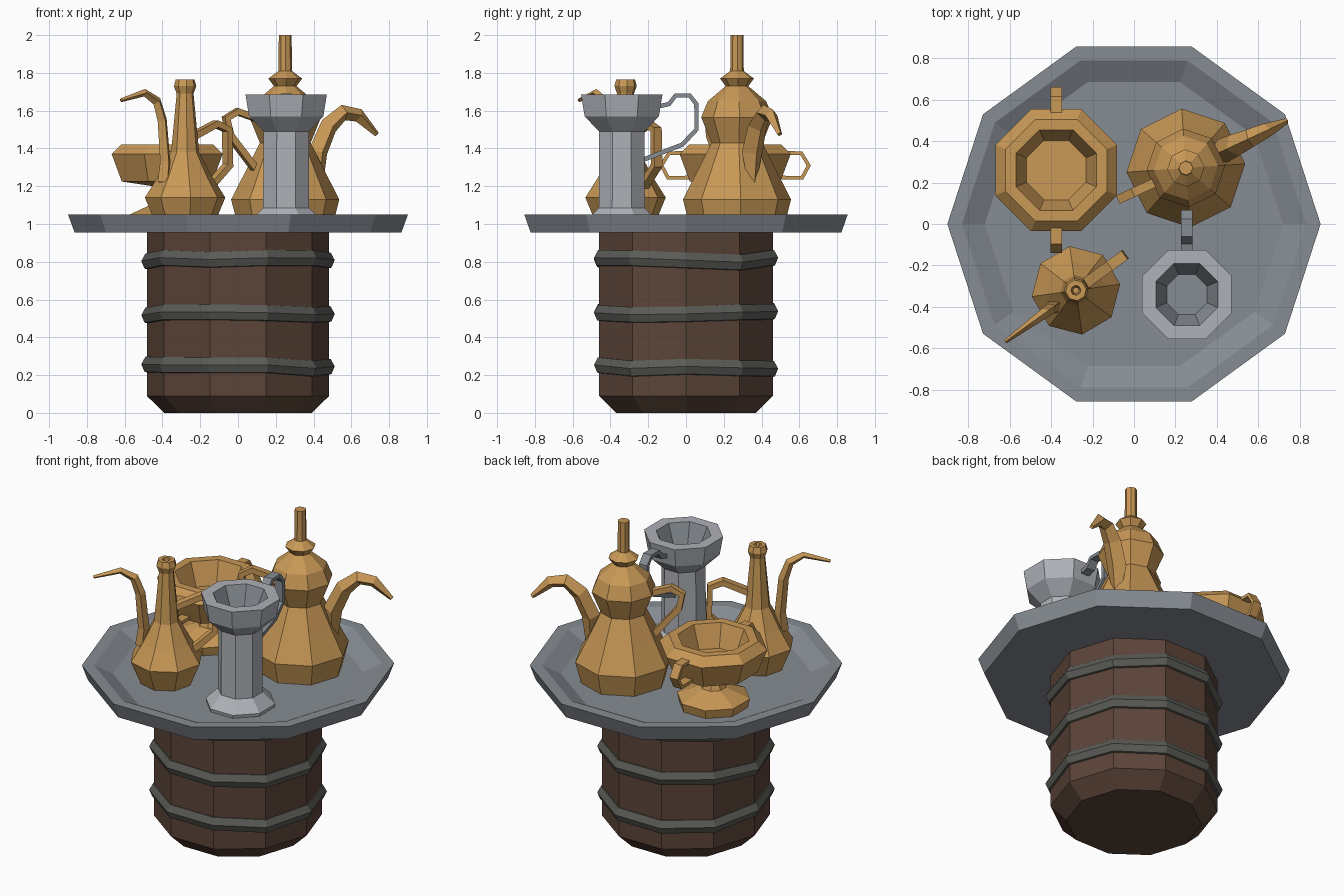
import bpy, bmesh, math, random
from mathutils import Vector

if "Cube" in bpy.data.objects:
    bpy.data.objects.remove(bpy.data.objects["Cube"])

random.seed(4)


def material(name, r, g, b):
    lin = [((c / 255 + 0.055) / 1.055) ** 2.4 for c in (r, g, b)]
    m = bpy.data.materials.new(name)
    m.diffuse_color = (*lin, 1)
    m.use_nodes = True
    m.node_tree.nodes["Principled BSDF"].inputs["Base Color"].default_value = m.diffuse_color
    return m


BROWN = material("dark_wood", 91, 68, 56)
IRON = material("iron_band", 90, 90, 86)
GREY = material("dull_steel", 134, 140, 147)
PEWTER = material("pewter", 174, 177, 184)
GOLD = material("brass", 200, 152, 86)


def finish(name, bm, mats):
    bmesh.ops.recalc_face_normals(bm, faces=bm.faces)
    me = bpy.data.meshes.new(name)
    bm.to_mesh(me)
    bm.free()
    for m in mats:
        me.materials.append(m)
    ob = bpy.data.objects.new(name, me)
    bpy.context.collection.objects.link(ob)
    return ob


def lathe(name, profile, sides, centre, mats, rot=0, inner=None, closed=False, jitter=0):
    """Turn a (radius, z) profile; segments from 'inner' on take the second material."""
    bm = bmesh.new()
    cols = []
    for i in range(sides):
        a = math.radians(rot) + i * math.tau / sides
        dz = random.uniform(-jitter, jitter)
        cols.append([bm.verts.new((centre[0] + r * math.cos(a), centre[1] + r * math.sin(a), z + dz))
                     for r, z in profile])
    n = len(profile)
    for i in range(sides):
        p, q = cols[i], cols[(i + 1) % sides]
        for k in range(n if closed else n - 1):
            l = (k + 1) % n
            f = bm.faces.new((p[k], q[k], q[l], p[l]))
            f.material_index = int(inner is not None and k >= inner)
    if not closed:
        bm.faces.new([c[0] for c in cols])
        top = bm.faces.new([c[-1] for c in cols])
        top.material_index = int(inner is not None)
    return finish(name, bm, mats)


def sweep(name, centre, angle, path, mat, diamond=False):
    """Four-sided tube along (distance, z, half thickness, half width) points in a vertical plane."""
    a = math.radians(angle)
    out, side = Vector((math.cos(a), math.sin(a), 0)), Vector((-math.sin(a), math.cos(a), 0))
    pts = [out * p[0] + Vector((centre[0], centre[1], p[1])) for p in path]
    corners = [(1, 0), (0, 1), (-1, 0), (0, -1)] if diamond else [(1, 1), (-1, 1), (-1, -1), (1, -1)]
    bm = bmesh.new()
    rings = []
    for i, p in enumerate(pts):
        t_in = (p - pts[i - 1]).normalized() if i else None
        t_out = (pts[i + 1] - p).normalized() if i < len(pts) - 1 else None
        t = ((t_in or t_out) + (t_out or t_in)).normalized()
        nrm = t.cross(side)
        th, w = path[i][2:]
        rings.append([bm.verts.new(p + nrm * th * u + side * w * v) for u, v in corners])
    for r, s in zip(rings, rings[1:]):
        for k in range(4):
            bm.faces.new((r[k], r[(k + 1) % 4], s[(k + 1) % 4], s[k]))
    bm.faces.new(rings[0])
    bm.faces.new(rings[-1])
    return finish(name, bm, [mat])


def strap(points, th, w):
    return [(d, z, th, w) for d, z in points]


# Barrel with three uneven iron hoops
lathe("barrel", [(0.39, 0), (0.483, 0.09), (0.483, 0.97)], 10, (0, 0), [BROWN])
for i, z in enumerate((0.245, 0.53, 0.81)):
    lathe(f"barrel_hoop_{i + 1}", [(0.475, z - 0.045), (0.495, z - 0.04), (0.512, z), (0.49, z + 0.04),
                                   (0.475, z + 0.04)], 10, (0, 0), [IRON], closed=True, jitter=0.015)

# Tray
lathe("tray", [(0.865, 0.955), (0.9, 1.05), (0.83, 1.05), (0.72, 0.995)], 10, (0, 0), [GREY])

# Large pot
big = (0.25, 0.27)
lathe("large_pot_body", [(0.25, 0.985), (0.287, 1.13), (0.21, 1.28), (0.135, 1.43), (0.19, 1.565), (0.155, 1.65),
                         (0.06, 1.73), (0.09, 1.77), (0.036, 1.81), (0.034, 2.0)], 8, big, [GOLD], rot=4)
sweep("large_pot_spout", big, 25, [(0.19, 1.20, 0.03, 0.02), (0.19, 1.38, 0.055, 0.06), (0.255, 1.52, 0.05, 0.055),
                                   (0.34, 1.59, 0.042, 0.045), (0.43, 1.575, 0.036, 0.035),
                                   (0.535, 1.475, 0.014, 0.014)], GOLD, diamond=True)
sweep("large_pot_handle", big, 205, strap([(0.14, 1.55), (0.28, 1.595), (0.345, 1.56), (0.325, 1.47),
                                           (0.14, 1.25)], 0.018, 0.022), GOLD)

# Small pot
small = (-0.28, -0.32)
lathe("small_pot_body", [(0.15, 0.985), (0.215, 1.14), (0.145, 1.25), (0.075, 1.38), (0.045, 1.69), (0.06, 1.73),
                         (0.05, 1.765), (0.024, 1.765), (0.015, 1.72)], 8, small, [GOLD], rot=8)
sweep("small_pot_spout", small, 216, [(0.14, 1.22, 0.04, 0.035), (0.13, 1.33, 0.033, 0.032), (0.15, 1.55, 0.03, 0.028),
                                      (0.185, 1.65, 0.027, 0.025), (0.265, 1.695, 0.02, 0.02),
                                      (0.42, 1.655, 0.01, 0.01)], GOLD, diamond=True)
sweep("small_pot_handle", small, 36, strap([(0.04, 1.46), (0.2, 1.53), (0.275, 1.50), (0.28, 1.31),
                                            (0.16, 1.2)], 0.018, 0.026), GOLD)

# Two-handled footed bowl
bowl = (-0.375, 0.26)
lathe("bowl", [(0.2, 0.985), (0.215, 1.05), (0.075, 1.11), (0.055, 1.16), (0.08, 1.2), (0.26, 1.225), (0.318, 1.37),
               (0.265, 1.42), (0.21, 1.42), (0.155, 1.28)], 8, bowl, [GOLD], rot=22.5)
for name, angle in (("back", 90), ("front", 270)):
    sweep(f"bowl_handle_{name}", bowl, angle, strap([(0.26, 1.375), (0.35, 1.375), (0.39, 1.31), (0.355, 1.245),
                                                     (0.22, 1.245)], 0.011, 0.028), GOLD)

# Tall pewter goblet with a steel lining and handle
cup = (0.255, -0.34)
lathe("goblet", [(0.2, 0.985), (0.205, 1.015), (0.132, 1.085), (0.13, 1.49), (0.213, 1.57), (0.233, 1.685),
                 (0.162, 1.685), (0.105, 1.56)], 8, cup, [PEWTER, GREY], rot=22.5, inner=6)
sweep("goblet_handle", cup, 90, strap([(0.18, 1.62), (0.25, 1.635), (0.285, 1.68), (0.36, 1.68), (0.395, 1.635),
                                       (0.395, 1.5), (0.32, 1.42), (0.1, 1.335)], 0.012, 0.028), GREY)
